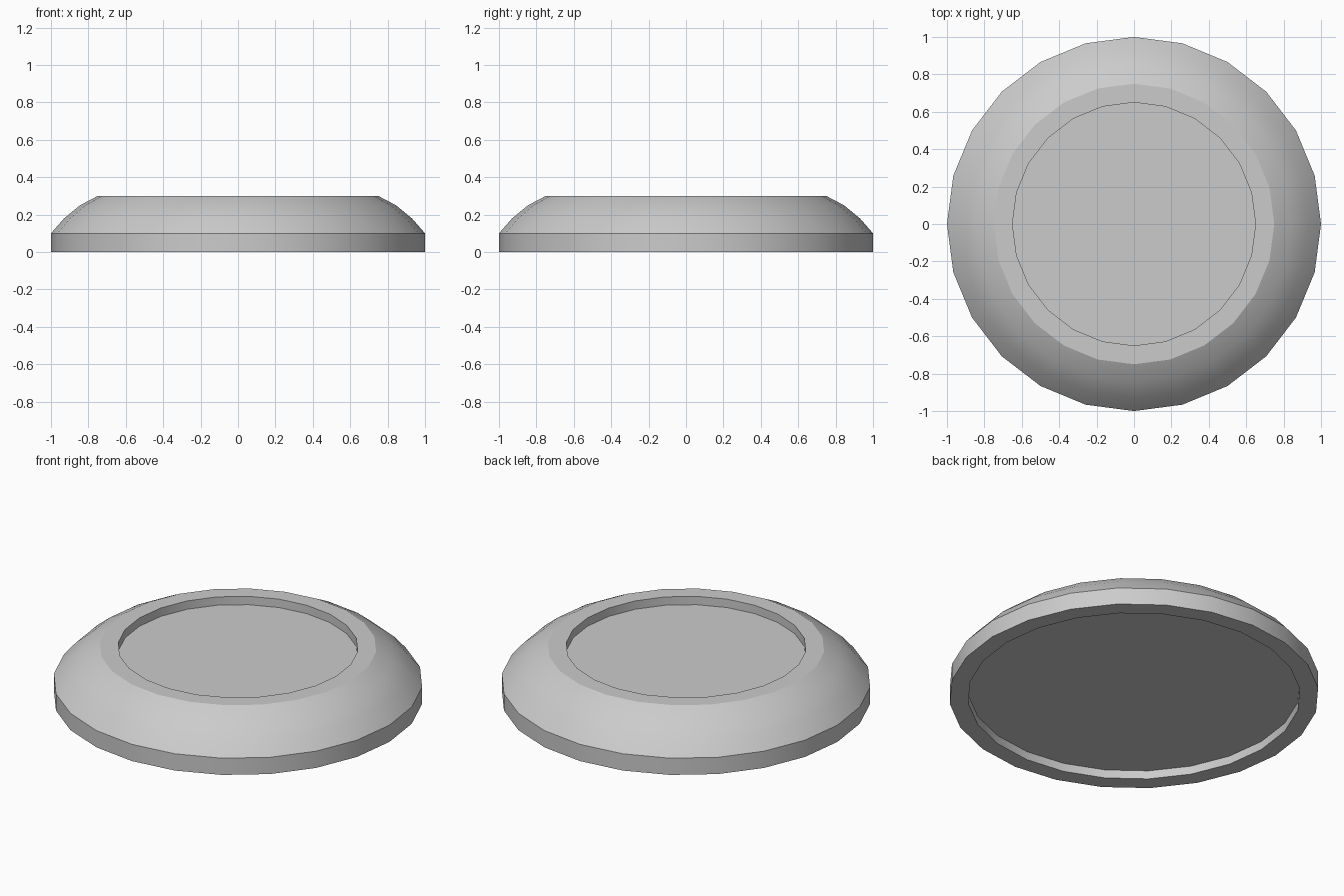
import bpy, bmesh, math

if "Cube" in bpy.data.objects:
    bpy.data.objects.remove(bpy.data.objects["Cube"])

SEGMENTS = 24


def lathe(name, profile):
    """Spin an (r, z) profile around z, closing both ends with flat caps."""
    bm = bmesh.new()
    rings = []
    for r, z in profile:
        rings.append([bm.verts.new((r * math.cos(2 * math.pi * i / SEGMENTS),
                                    r * math.sin(2 * math.pi * i / SEGMENTS), z))
                      for i in range(SEGMENTS)])
    for a, b in zip(rings, rings[1:]):
        for i in range(SEGMENTS):
            j = (i + 1) % SEGMENTS
            bm.faces.new((a[i], a[j], b[j], b[i]))
    bm.faces.new(rings[0])
    bm.faces.new(rings[-1])
    bmesh.ops.recalc_face_normals(bm, faces=bm.faces)
    mesh = bpy.data.meshes.new(name)
    bm.to_mesh(mesh)
    bm.free()
    obj = bpy.data.objects.new(name, mesh)
    bpy.context.collection.objects.link(obj)
    bpy.context.view_layer.objects.active = obj
    obj.select_set(True)
    bpy.ops.object.shade_smooth_by_angle(angle=math.radians(25))
    return obj


# Domed dish: underside recess, foot ring, band, rounded shoulder, rim, top recess
lathe("dish", [
    (0.90, 0.05), (0.90, 0.0),
    (1.00, 0.0), (1.00, 0.10),
    (0.93, 0.18), (0.845, 0.25), (0.75, 0.30),
    (0.65, 0.30), (0.65, 0.25),
])
